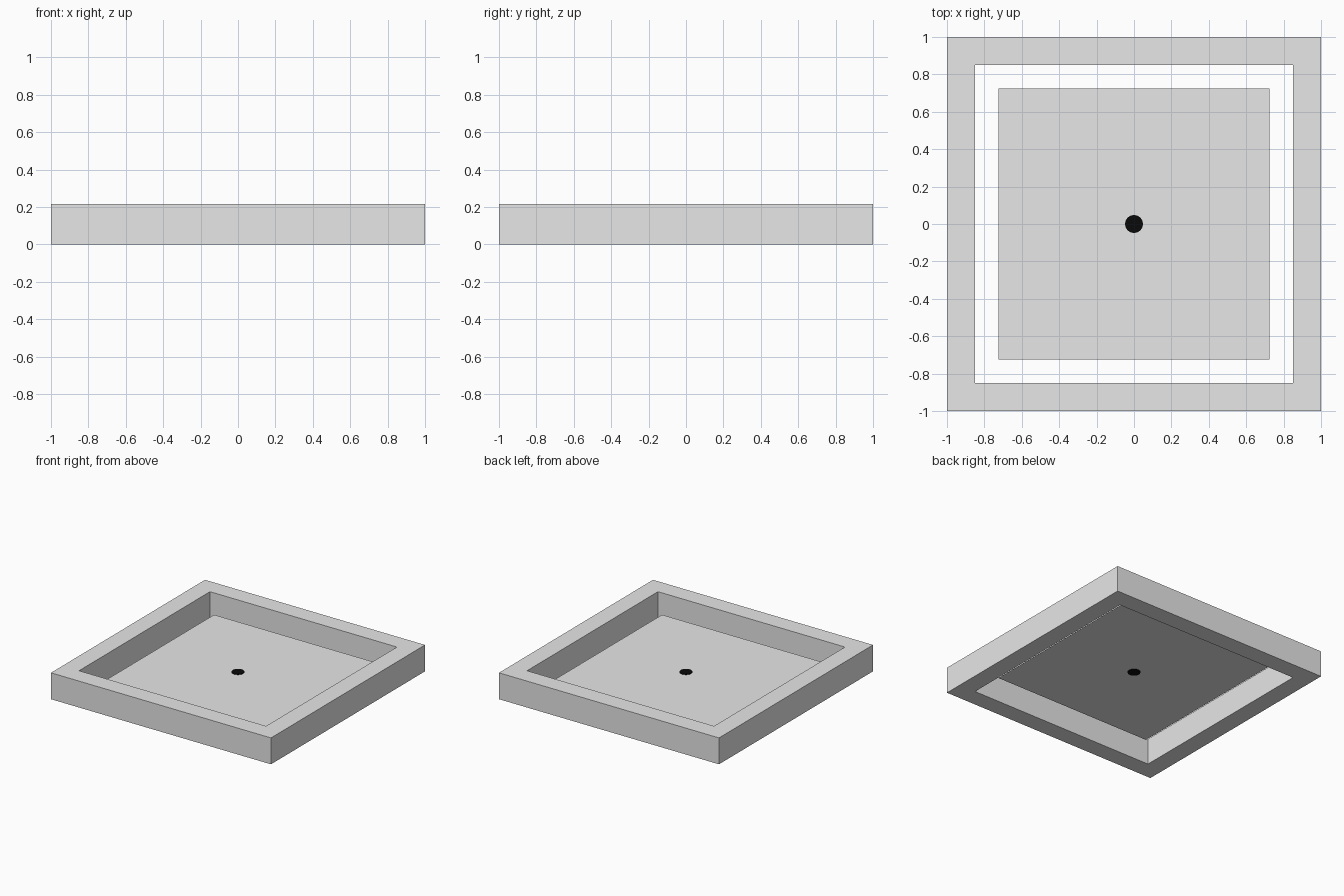
import bpy
import bmesh

cube = bpy.data.objects.get("Cube")
if cube:
    bpy.data.objects.remove(cube, do_unlink=True)

HEIGHT = 0.217
MID = HEIGHT / 2


def make_material(name, value):
    mat = bpy.data.materials.new(name)
    mat.use_nodes = True
    colour = (value, value, value, 1)
    mat.diffuse_color = colour
    mat.node_tree.nodes["Principled BSDF"].inputs["Base Color"].default_value = colour
    return mat


def finish(name, bm, mat):
    bmesh.ops.recalc_face_normals(bm, faces=bm.faces)
    mesh = bpy.data.meshes.new(name)
    bm.to_mesh(mesh)
    bm.free()
    mesh.materials.append(mat)
    obj = bpy.data.objects.new(name, mesh)
    bpy.context.collection.objects.link(obj)
    return obj


def square(bm, half, z):
    corners = ((-1, -1), (1, -1), (1, 1), (-1, 1))
    return [bm.verts.new((x * half, y * half, z)) for x, y in corners]


grey = make_material("light grey", 0.8)
black = make_material("black", 0.003)

# Square frame: four loops joined into a closed ring
bm = bmesh.new()
loops = [square(bm, half, z) for half, z in
         ((1, 0), (1, HEIGHT), (0.85, HEIGHT), (0.85, 0))]
for i, a in enumerate(loops):
    b = loops[(i + 1) % 4]
    for j in range(4):
        k = (j + 1) % 4
        bm.faces.new((a[j], a[k], b[k], b[j]))
finish("frame", bm, grey)

# Thin sheet floating at mid height
bm = bmesh.new()
bm.faces.new(square(bm, 0.725, MID))
finish("panel", bm, grey)

# Centre dot, showing on both sides of the sheet
bm = bmesh.new()
bmesh.ops.create_cone(bm, cap_ends=True, segments=24,
                      radius1=0.048, radius2=0.048, depth=0.009)
dot = finish("centre_dot", bm, black)
dot.location.z = MID
